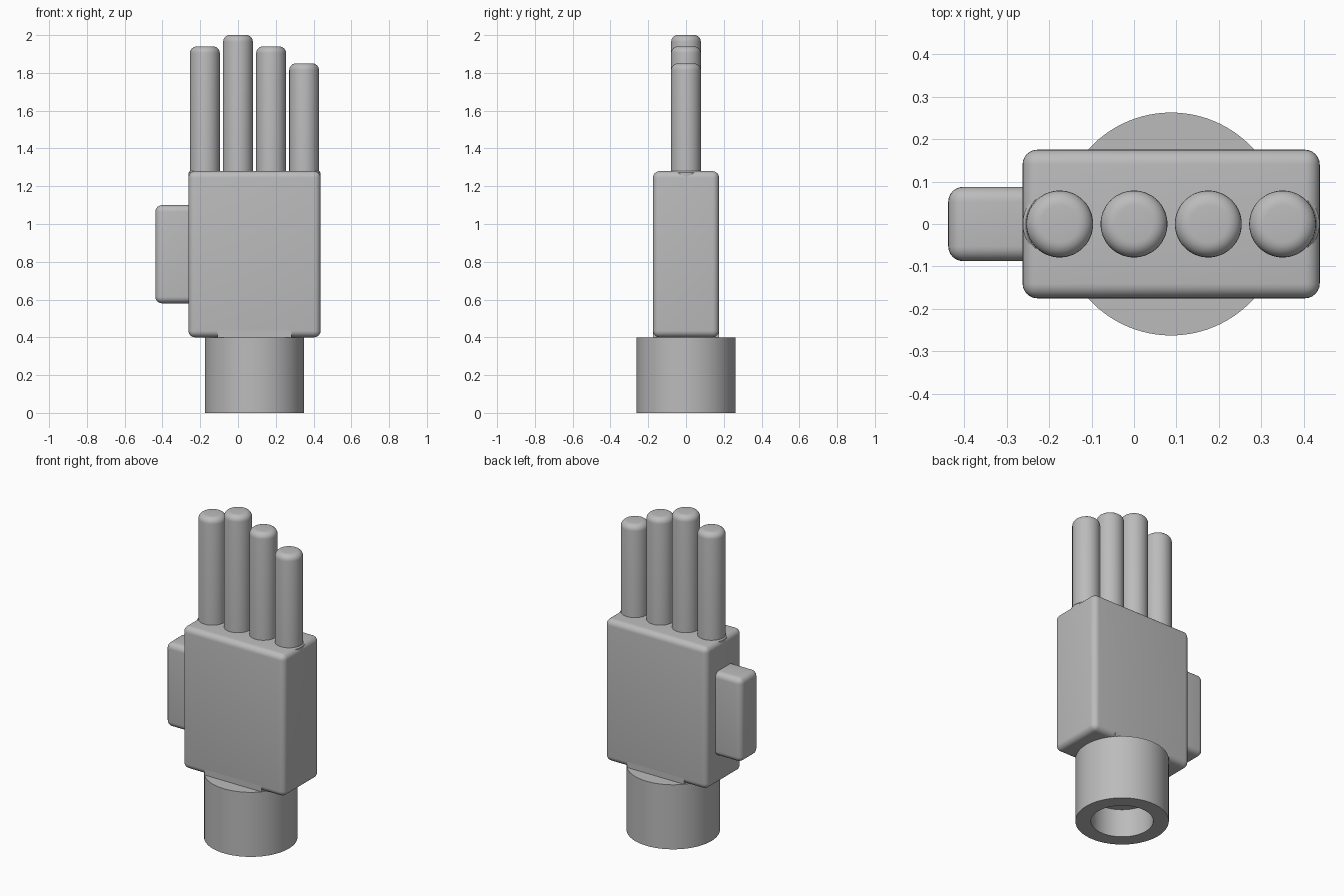
import bpy, bmesh, math
from mathutils import Matrix, Vector

cube = bpy.data.objects.get("Cube")
if cube:
    bpy.data.objects.remove(cube, do_unlink=True)

GREY = (0.5, 0.5, 0.5, 1.0)
mat = bpy.data.materials.new("plain grey")
mat.use_nodes = True
mat.diffuse_color = GREY
mat.node_tree.nodes["Principled BSDF"].inputs["Base Color"].default_value = GREY


def finish(name, bm, smooth=True):
    bmesh.ops.recalc_face_normals(bm, faces=bm.faces)
    mesh = bpy.data.meshes.new(name)
    bm.to_mesh(mesh)
    bm.free()
    mesh.materials.append(mat)
    obj = bpy.data.objects.new(name, mesh)
    bpy.context.collection.objects.link(obj)
    if smooth:
        bpy.ops.object.select_all(action="DESELECT")
        obj.select_set(True)
        bpy.context.view_layer.objects.active = obj
        bpy.ops.object.shade_smooth_by_angle(angle=math.radians(35))
    return obj


def block(name, low, high, radius=0.0):
    """Box between two corners, with all edges rounded."""
    low, high = Vector(low), Vector(high)
    bm = bmesh.new()
    bmesh.ops.create_cube(bm, size=1, matrix=Matrix.Translation((low + high) / 2)
                          @ Matrix.Diagonal((high - low).to_4d()))
    if radius:
        bmesh.ops.bevel(bm, geom=bm.edges[:], offset=radius, segments=6,
                        profile=0.5, affect="EDGES")
    return finish(name, bm, radius > 0)


def lathe(name, x, profile, steps=64):
    """Spin a (radius, height) profile around a vertical axis at x."""
    bm = bmesh.new()
    verts = [bm.verts.new((x + r, 0, z)) for r, z in profile]
    edges = [bm.edges.new(pair) for pair in zip(verts, verts[1:])]
    bmesh.ops.spin(bm, geom=verts + edges, cent=(x, 0, 0), axis=(0, 0, 1),
                   angle=math.tau, steps=steps)
    bmesh.ops.remove_doubles(bm, verts=bm.verts, dist=1e-5)
    return finish(name, bm)


FILLET = 0.035
PALM_TOP = 1.28
WRIST_X, WRIST_R, WRIST_TOP = 0.0875, 0.2625, 0.4

# Wrist with a blind socket in its underside
lathe("wrist", WRIST_X, [(0, 0.175), (0.175, 0.175), (0.175, 0), (WRIST_R, 0),
                         (WRIST_R, WRIST_TOP), (0, WRIST_TOP)], 96)

# Palm, with its lower edges left square where it stands on the wrist
block("palm", (-0.2625, -0.175, WRIST_TOP), (0.4375, 0.175, PALM_TOP), FILLET)
half = math.sqrt(WRIST_R ** 2 - 0.175 ** 2)
block("palm_foot", (WRIST_X - half, -0.175, WRIST_TOP - 0.001),
      (WRIST_X + half, 0.175, WRIST_TOP + FILLET))

# Thumb
block("thumb", (-0.4375, -0.0875, 0.58), (-0.2, 0.0875, 1.1), FILLET)

# Fingers with rounded tips
R = 0.07875
fingers = [("index", -0.175, 1.94), ("middle", 0, 2.0),
           ("ring", 0.175, 1.94), ("little", 0.35, 1.85)]
for name, x, top in fingers:
    tip = [(R - FILLET + FILLET * math.cos(a), top - FILLET + FILLET * math.sin(a))
           for a in (math.pi / 2 * i / 6 for i in range(7))]
    lathe(name + "_finger", x, [(0, PALM_TOP - 0.1), (R, PALM_TOP - 0.1)] + tip + [(0, top)])

# Raised palm corners beside the two outer fingers
for side, x in (("right", -0.175), ("left", 0.35)):
    lathe(side + "_knuckle", x, [(0, 1.2), (0.087, 1.2), (0.087, PALM_TOP - 0.008),
                                 (0.08, PALM_TOP), (0, PALM_TOP)])
